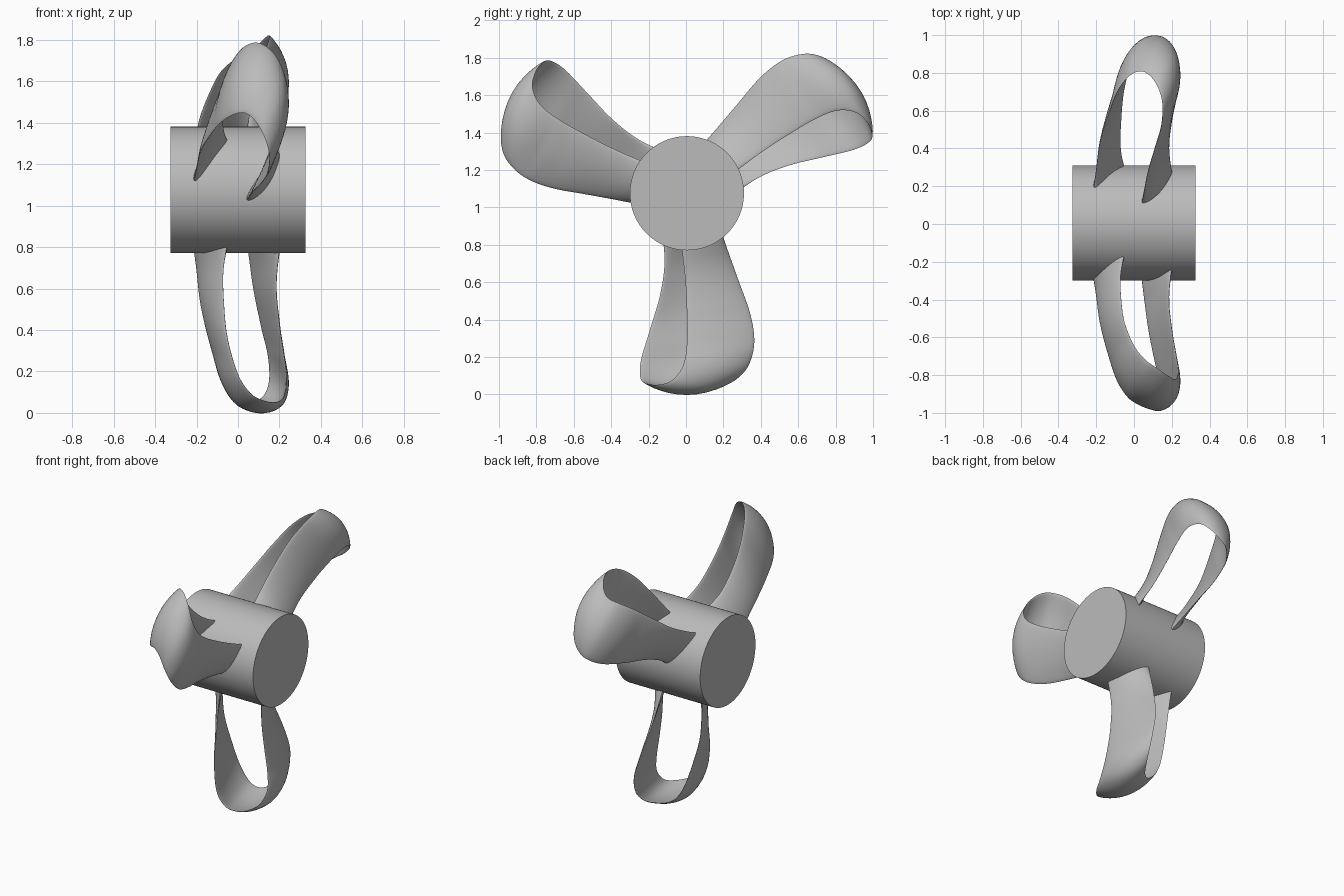
import bpy, bmesh, math
from mathutils import Vector

cube = bpy.data.objects.get("Cube")
if cube:
    bpy.data.objects.remove(cube, do_unlink=True)

CENTRE = Vector((0, 0.005, 1.076))
HUB_RADIUS = 0.305
HUB_LENGTH = 0.652

# Single grey material
grey = bpy.data.materials.new("plain grey")
grey.use_nodes = True
colour = (0.5, 0.5, 0.5, 1)
grey.diffuse_color = colour
grey.node_tree.nodes["Principled BSDF"].inputs["Base Color"].default_value = colour


def smooth(obj, degrees):
    bpy.ops.object.select_all(action="DESELECT")
    obj.select_set(True)
    bpy.context.view_layer.objects.active = obj
    bpy.ops.object.shade_smooth_by_angle(angle=math.radians(degrees))


def spline(points, steps):
    """Catmull-Rom curve through the points."""
    padded = [points[0] * 2 - points[1]] + points + [points[-1] * 2 - points[-2]]
    result = []
    for a, b, c, d in zip(padded, padded[1:], padded[2:], padded[3:]):
        for i in range(steps):
            t = i / steps
            result.append((b * 2 + (c - a) * t + (a * 2 - b * 5 + c * 4 - d) * t * t
                           + (b * 3 - a - c * 3 + d) * t ** 3) / 2)
    return result + [points[-1]]


# Loop blade edges as (axial, tangential, radial), from the rear root over the tip to the front root
trailing = [(-.22, .12, .2), (-.2, .105, .38), (-.18, .1, .55), (-.14, .12, .72), (-.09, .14, .88),
            (-.03, .15, .98), (.03, .16, 1.02), (.08, .2, 1.02), (.125, .27, .99), (.15, .33, .92),
            (.145, .36, .8), (.11, .34, .65), (.07, .27, .45), (.04, .18, .2)]
leading = [(-.04, -.13, .2), (-.07, -.12, .38), (-.068, -.145, .55), (-.05, -.195, .72), (0, -.245, .89),
           (.06, -.25, .98), (.12, -.225, 1.015), (.18, -.16, 1.025), (.22, -.08, 1.0), (.235, -.02, .92),
           (.222, 0, .8), (.2, 0, .65), (.185, -.01, .45), (.21, -.04, .2)]


def to_blade(points):
    return [Vector((x, s, -r)) for x, s, r in points]


def blade_mesh():
    trail = spline(to_blade(trailing), 6)
    lead = spline(to_blade(leading), 6)
    count = len(trail)
    cuts = 14
    bm = bmesh.new()
    rings = []
    for i in range(count):
        a, b = trail[i], lead[i]
        before, after = max(i - 1, 0), min(i + 1, count - 1)
        along = trail[after] + lead[after] - trail[before] - lead[before]
        normal = along.cross(b - a).normalized()
        radius = -(a.z + b.z) / 2
        # Camber grows at the tip, thickness grows at the root
        bulge = 0.01 + 0.03 * min(max((radius - 0.8) / 0.2, 0), 1)
        half = 0.014 + 0.02 * min(max((0.42 - radius) / 0.15, 0), 1) ** 2

        def point(u, side):
            offset = 4 * u * (1 - u) * bulge + side * half * math.sqrt(max(math.sin(math.pi * u), 0))
            return bm.verts.new(a.lerp(b, u) + normal * offset)

        stations = [(1 - math.cos(math.pi * k / cuts)) / 2 for k in range(cuts + 1)]
        ring = [point(u, 1) for u in stations]
        ring += [point(u, -1) for u in reversed(stations[1:-1])]
        rings.append(ring)
    for r, q in zip(rings, rings[1:]):
        for k in range(len(r)):
            n = (k + 1) % len(r)
            bm.faces.new((r[k], r[n], q[n], q[k]))
    bm.faces.new(rings[0])
    bm.faces.new(rings[-1])
    bmesh.ops.recalc_face_normals(bm, faces=bm.faces)
    mesh = bpy.data.meshes.new("loop_blade")
    bm.to_mesh(mesh)
    bm.free()
    mesh.materials.append(grey)
    return mesh


# Hub
bpy.ops.mesh.primitive_cylinder_add(vertices=96, radius=HUB_RADIUS, depth=HUB_LENGTH,
                                    location=CENTRE, rotation=(0, math.pi / 2, 0))
hub = bpy.context.object
hub.name = "hub"
hub.data.materials.append(grey)
smooth(hub, 40)

# Three loop blades around the hub
mesh = blade_mesh()
for number, name in enumerate(("lower_blade", "rear_blade", "front_blade")):
    blade = bpy.data.objects.new(name, mesh)
    bpy.context.collection.objects.link(blade)
    blade.location = CENTRE
    blade.rotation_euler.x = number * math.tau / 3
    if number == 0:
        smooth(blade, 50)
